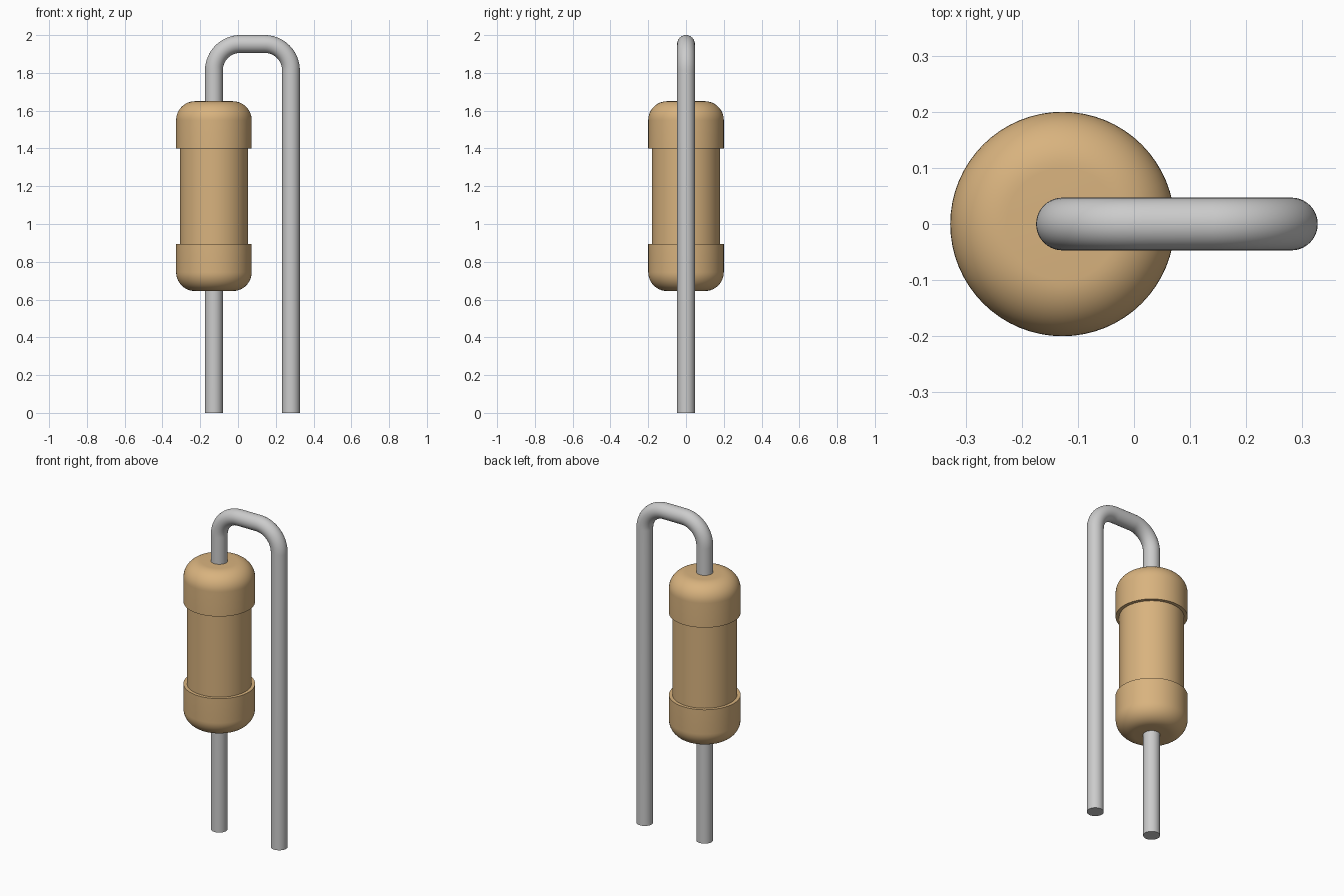
import bpy, bmesh
from math import sin, cos, pi, radians

if "Cube" in bpy.data.objects:
    bpy.data.objects.remove(bpy.data.objects["Cube"])

BODY_X, LEG_X = -0.1275, 0.2805
WIRE_R, BEND_R, TOP = 0.047, 0.14, 2.0 - 0.047
SEG = 64


def skin_rings(name, rings, color=None):
    """Bridge equal rings of points into a closed, capped smooth mesh."""
    bm = bmesh.new()
    loops = [[bm.verts.new(p) for p in ring] for ring in rings]
    n = len(loops[0])
    for a, b in zip(loops, loops[1:]):
        for i in range(n):
            j = (i + 1) % n
            bm.faces.new((a[i], a[j], b[j], b[i]))
    bm.faces.new(loops[0][::-1])
    bm.faces.new(loops[-1])
    bmesh.ops.recalc_face_normals(bm, faces=bm.faces)
    me = bpy.data.meshes.new(name)
    bm.to_mesh(me)
    bm.free()
    ob = bpy.data.objects.new(name, me)
    bpy.context.collection.objects.link(ob)
    if color:
        mat = bpy.data.materials.new(name + "_paint")
        mat.diffuse_color = color
        mat.use_nodes = True
        mat.node_tree.nodes["Principled BSDF"].inputs["Base Color"].default_value = mat.diffuse_color
        me.materials.append(mat)
    bpy.ops.object.select_all(action='DESELECT')
    ob.select_set(True)
    bpy.context.view_layer.objects.active = ob
    bpy.ops.object.shade_smooth_by_angle(angle=radians(35))
    return ob


# Resistor body: lathed half profile mirrored about its middle height
MID, HALF, FILLET = 1.1475, 0.5025, 0.1
lower = [(0.1 + FILLET * sin(a), -HALF + FILLET * (1 - cos(a)))
         for a in (pi / 2 * i / 12 for i in range(13))]
lower += [(0.2, -0.2525), (0.18, -0.2525)]
profile = lower + [(r, -z) for r, z in reversed(lower)]
angles = [2 * pi * i / SEG for i in range(SEG)]
skin_rings("resistor_body",
           [[(BODY_X + r * cos(t), r * sin(t), MID + z) for t in angles]
            for r, z in profile],
           (0.69, 0.45, 0.21, 1))

# Wire lead: round section swept up, over two bends and down; (x, z, heading)
path = [(BODY_X, 0, pi / 2)]
for cx, start in ((BODY_X + BEND_R, pi), (LEG_X - BEND_R, pi / 2)):
    for i in range(17):
        a = start - pi / 2 * i / 16
        path.append((cx + BEND_R * cos(a), TOP - BEND_R + BEND_R * sin(a), a - pi / 2))
path.append((LEG_X, 0, -pi / 2))
section = [2 * pi * i / 40 for i in range(40)]
skin_rings("wire_lead",
           [[(x - sin(h) * WIRE_R * cos(t), WIRE_R * sin(t), z + cos(h) * WIRE_R * cos(t))
             for t in section] for x, z, h in path])
